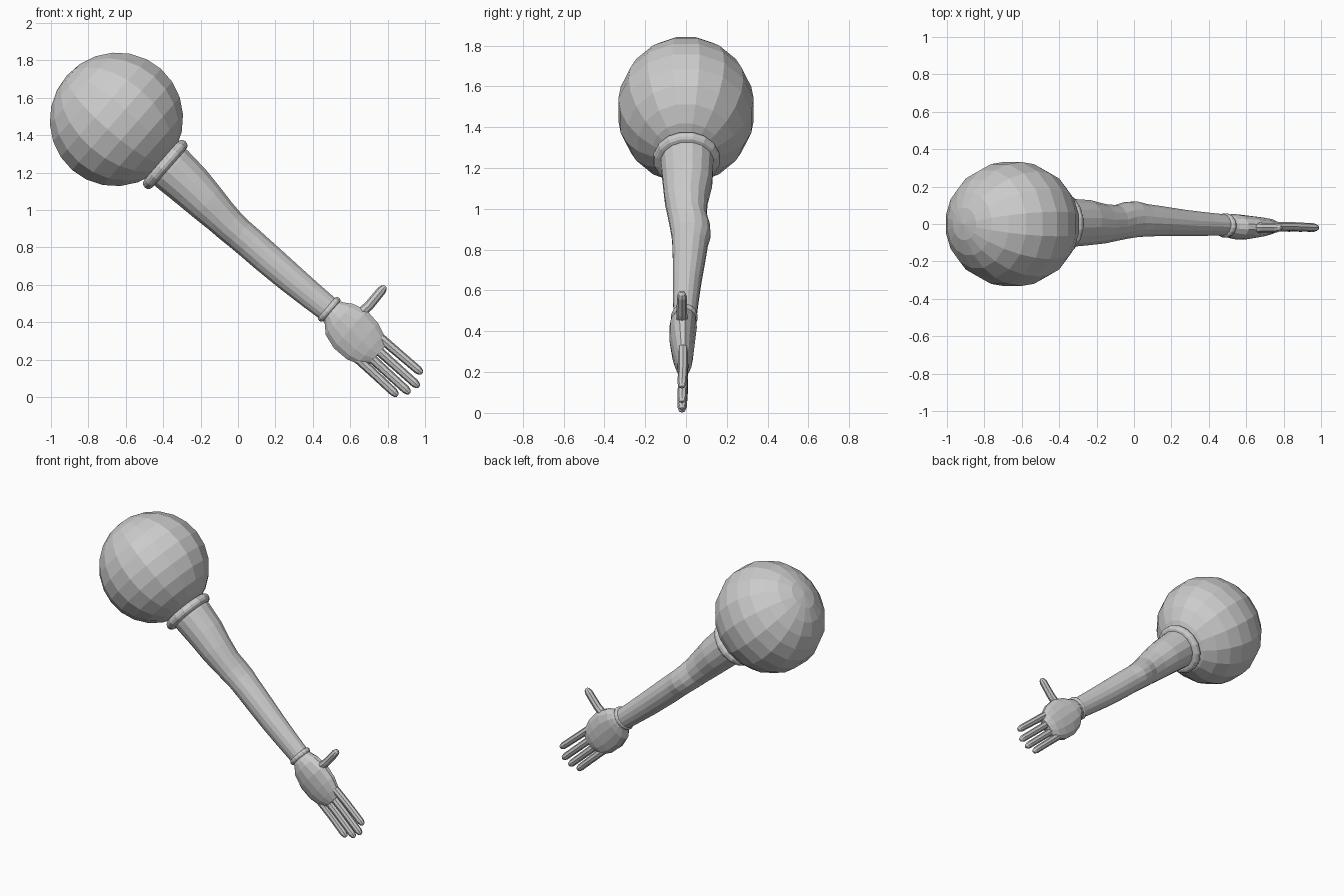
import bpy, bmesh, math
from mathutils import Matrix, Vector

cube = bpy.data.objects.get("Cube")
if cube:
    bpy.data.objects.remove(cube, do_unlink=True)

grey = bpy.data.materials.new("plain grey")
grey.use_nodes = True
colour = (0.6, 0.6, 0.6, 1)
grey.diffuse_color = colour
grey.node_tree.nodes["Principled BSDF"].inputs["Base Color"].default_value = colour

# Limb frame: u runs down the arm, v across it, y stays world y
U = Vector((0.752, 0, -0.66)).normalized()
V = Vector((-U.z, 0, U.x))
Y = Vector((0, 1, 0))
SHOULDER = Vector((-0.65, 0, 1.485))


def place(u, v, y):
    return SHOULDER + U * u + V * v + Y * y


def finish(name, bm):
    bmesh.ops.recalc_face_normals(bm, faces=bm.faces)
    mesh = bpy.data.meshes.new(name)
    bm.to_mesh(mesh)
    bm.free()
    mesh.materials.append(grey)
    obj = bpy.data.objects.new(name, mesh)
    bpy.context.collection.objects.link(obj)
    return obj


def skin(name, rings):
    """Join rings of points into a closed tube."""
    bm = bmesh.new()
    loops = [[bm.verts.new(p) for p in ring] for ring in rings]
    n = len(loops[0])
    for a, b in zip(loops, loops[1:]):
        for i in range(n):
            j = (i + 1) % n
            bm.faces.new((a[i], a[j], b[j], b[i]))
    bm.faces.new(loops[0])
    bm.faces.new(loops[-1])
    return finish(name, bm)


def limb(name, stations, sides=16):
    """Each station: u, lowest v, highest v, lowest y, highest y."""
    rings = []
    for u, v0, v1, y0, y1 in stations:
        ring = []
        for i in range(sides):
            t = math.tau * (i + 0.5) / sides
            ring.append(place(u, (v0 + v1) / 2 + (v1 - v0) / 2 * math.cos(t),
                              (y0 + y1) / 2 + (y1 - y0) / 2 * math.sin(t)))
        rings.append(ring)
    return skin(name, rings)


def digit(name, path, radius, sides=8):
    """Finger with a rounded tip along a path in the limb frame."""
    pts = [place(*p) for p in path]
    axis = (pts[-1] - pts[-2]).normalized()
    tip = pts.pop()
    centres = pts + [tip - axis * radius * k for k in (1.2, 0.4, 0)]
    sizes = [1.1] + [1] * (len(pts) - 1) + [0.95, 0.7, 0.3]
    side = Y.cross(axis).normalized()
    rings = [[c + (side * math.cos(math.tau * i / sides)
                   + Y * math.sin(math.tau * i / sides)) * radius * s
              for i in range(sides)] for c, s in zip(centres, sizes)]
    return skin(name, rings)


def band(name, u, v, y, rv, ry, width, depth):
    """Rounded cuff around the limb."""
    stations = []
    for k in range(7):
        a = math.pi * k / 6
        du, grow = -math.cos(a) * width / 2, (math.sin(a) - 1) * depth
        stations.append((u + du, v - rv - grow, v + rv + grow,
                         y - ry - grow, y + ry + grow))
    return limb(name, stations)


# Shoulder ball, its poles lying along the arm
bm = bmesh.new()
bmesh.ops.create_uvsphere(bm, u_segments=16, v_segments=12, radius=1)
frame = Matrix((V * 0.367, Y * 0.338, U * 0.354)).transposed().to_4x4()
turn = Matrix.Rotation(math.pi / 16, 4, "Z")
bm.transform(Matrix.Translation(SHOULDER) @ frame @ turn)
finish("shoulder_ball", bm)

# Cuffs
band("upper_cuff", 0.355, -0.009, 0.003, 0.168, 0.166, 0.06, 0.03)
band("wrist_cuff", 1.525, -0.013, -0.008, 0.083, 0.066, 0.035, 0.016)

# Arm with the elbow bump at the back
limb("arm", [
    (0.30, -0.135, 0.130, -0.125, 0.135),
    (0.40, -0.134, 0.128, -0.125, 0.137),
    (0.54, -0.128, 0.115, -0.115, 0.130),
    (0.66, -0.124, 0.094, -0.105, 0.108),
    (0.76, -0.119, 0.074, -0.090, 0.102),
    (0.83, -0.118, 0.064, -0.080, 0.118),
    (0.90, -0.115, 0.060, -0.072, 0.122),
    (0.97, -0.113, 0.060, -0.068, 0.108),
    (1.08, -0.112, 0.059, -0.066, 0.096),
    (1.25, -0.106, 0.056, -0.066, 0.076),
    (1.40, -0.096, 0.054, -0.064, 0.062),
    (1.55, -0.084, 0.054, -0.062, 0.050)])

# Palm
limb("palm", [
    (1.52, -0.070, 0.050, -0.055, 0.040),
    (1.56, -0.090, 0.068, -0.075, 0.052),
    (1.60, -0.130, 0.095, -0.082, 0.053),
    (1.68, -0.156, 0.119, -0.082, 0.046),
    (1.77, -0.155, 0.107, -0.070, 0.038),
    (1.83, -0.135, 0.082, -0.058, 0.030),
    (1.88, -0.090, 0.045, -0.042, 0.012)], 14)

# Fingers and thumb
fingers = {"index_finger": (0.052, 0.057, 2.125),
           "middle_finger": (-0.004, -0.008, 2.160),
           "ring_finger": (-0.058, -0.066, 2.145),
           "little_finger": (-0.109, -0.119, 2.105)}
for name, (root, end, reach) in fingers.items():
    digit(name, [(1.76, root, -0.015), (1.95, (root + end) / 2, -0.014),
                 (reach, end, -0.020)], 0.024)
digit("thumb", [(1.66, 0.05, -0.02), (1.672, 0.14, -0.02),
                (1.668, 0.278, -0.02)], 0.026)
